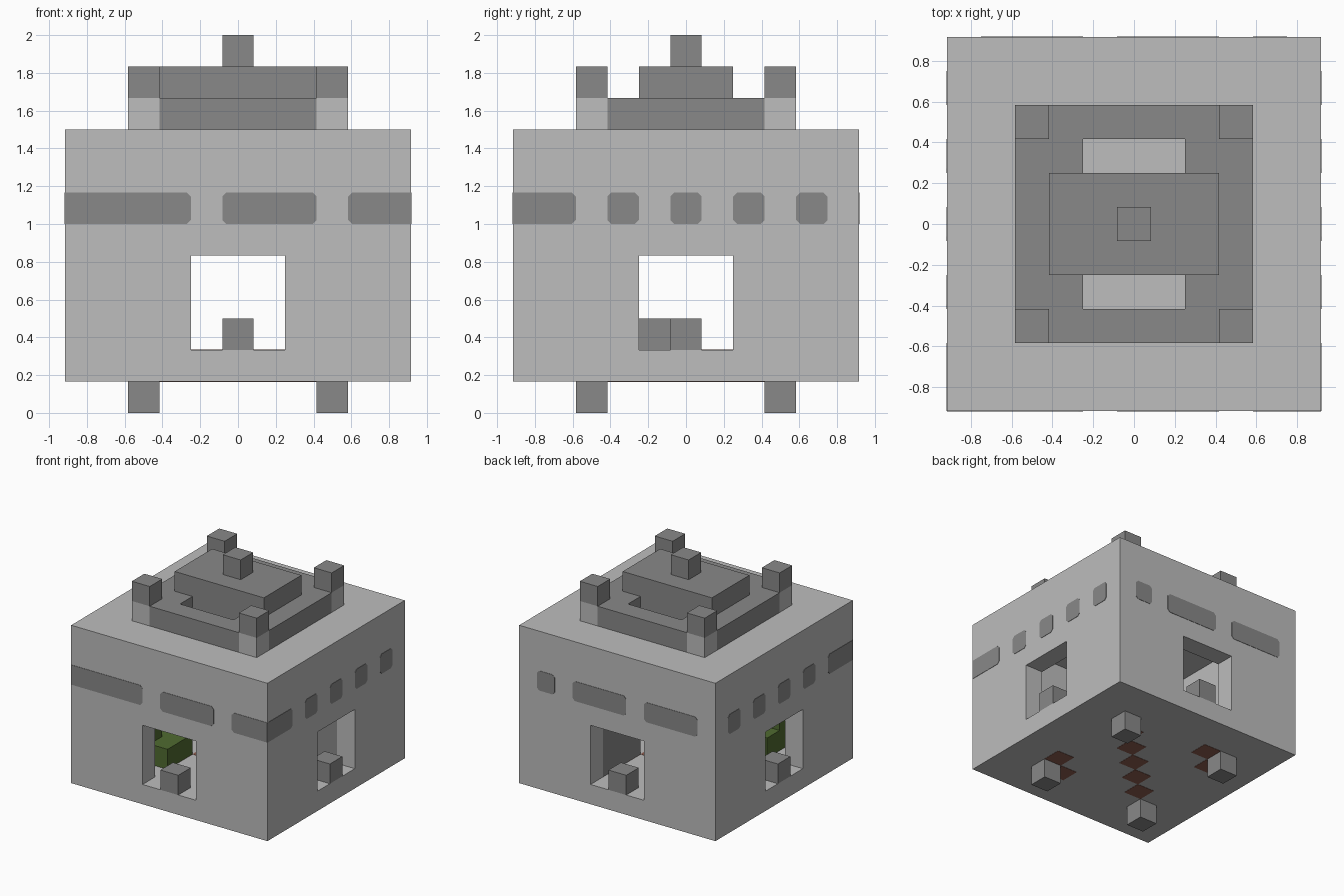
import bpy, bmesh
from math import pi
from mathutils import Matrix, Vector

U = 1 / 6  # size of one block

cube = bpy.data.objects.get("Cube")
if cube:
    bpy.data.objects.remove(cube)


def material(name, rgb):
    m = bpy.data.materials.new(name)
    m.use_nodes = True
    m.diffuse_color = (*rgb, 1)
    m.node_tree.nodes["Principled BSDF"].inputs["Base Color"].default_value = (*rgb, 1)
    return m


LIGHT = material("light_stone", (0.51, 0.51, 0.51))
DARK = material("dark_stone", (0.25, 0.25, 0.25))
GREEN = material("leaf_green", (0.08, 0.145, 0.03))
BROWN = material("brown_clay", (0.27, 0.11, 0.08))


def finish(name, bm, mat):
    mesh = bpy.data.meshes.new(name)
    bm.to_mesh(mesh)
    bm.free()
    mesh.materials.append(mat)
    ob = bpy.data.objects.new(name, mesh)
    bpy.context.collection.objects.link(ob)
    return ob


def blocks(name, mat, x, y, z, grow=0):
    """Box covering inclusive ranges of grid cells."""
    lo = Vector(((x[0] - 0.5) * U, (y[0] - 0.5) * U, z[0] * U))
    hi = Vector(((x[1] + 0.5) * U, (y[1] + 0.5) * U, (z[1] + 1) * U))
    size = hi - lo + Vector((0, 0, 2 * grow))
    bm = bmesh.new()
    bmesh.ops.create_cube(bm, size=1, matrix=Matrix.Translation((lo + hi) / 2)
                          @ Matrix.Diagonal((*size, 1)))
    return finish(name, bm, mat)


def cell(name, mat, x, y, z, grow=0):
    return blocks(name, mat, (x, x), (y, y), (z, z), grow)


# Hollow body with a square opening in each wall
body = blocks("body", LIGHT, (-5, 5), (-5, 5), (1, 8))
cutters = [blocks("room_cutter", LIGHT, (-4, 4), (-4, 4), (2, 7)),
           blocks("opening_cutter_x", LIGHT, (-7, 7), (-1, 1), (2, 4)),
           blocks("opening_cutter_y", LIGHT, (-1, 1), (-7, 7), (2, 4))]
bpy.context.view_layer.objects.active = body
for c in cutters:
    c.hide_render = True
    mod = body.modifiers.new("cut", 'BOOLEAN')
    mod.operation = 'DIFFERENCE'
    mod.solver = 'EXACT'
    mod.object = c
    bpy.ops.object.modifier_apply(modifier=mod.name)
    bpy.data.objects.remove(c)

# Feet, roof corner posts and their caps
for sx in (-3, 3):
    for sy in (-3, 3):
        cell("foot", DARK, sx, sy, 0)
        cell("corner_post", LIGHT, sx, sy, 9)
        cell("corner_cap", DARK, sx, sy, 10)

# Roof rim, inner corner fillers, raised centre and finial
for s in (-3, 3):
    blocks("roof_rim_side", DARK, (s, s), (-2, 2), (9, 9))
    blocks("roof_rim_end", DARK, (-2, 2), (s, s), (9, 9))
for sx in (-2, 2):
    for sy in (-2, 2):
        cell("roof_filler", DARK, sx, sy, 9)
blocks("roof_centre", DARK, (-2, 2), (-1, 1), (9, 10))
cell("finial", DARK, 0, 0, 11)

# Sill blocks in the four openings
for x, y in ((0, -5), (0, 5), (5, 0), (-5, 0)):
    cell("sill_block", DARK, x, y, 2)


# Painted band: thin plates with clipped corners, square where they wrap
def band(name, start, end, turn):
    a, b = (start - 0.5) * U, (end + 0.5) * U
    z0, z1, r = 6 * U, 7 * U, 0.022
    ra = 0 if start == -5 else r
    rb = 0 if end == 5 else r
    pts = [(a + ra, z0), (b - rb, z0), (b, z0 + rb), (b, z1 - rb),
           (b - rb, z1), (a + ra, z1), (a, z1 - ra), (a, z0 + ra)]
    pts = list(dict.fromkeys(pts))
    bm = bmesh.new()
    face = bm.faces.new([bm.verts.new((p, -5.5 * U - 0.003, q)) for p, q in pts])
    out = bmesh.ops.extrude_face_region(bm, geom=[face])
    new = [v for v in out["geom"] if isinstance(v, bmesh.types.BMVert)]
    bmesh.ops.translate(bm, verts=new, vec=(0, 0.006, 0))
    bmesh.ops.recalc_face_normals(bm, faces=bm.faces)
    bm.transform(Matrix.Rotation(turn, 4, 'Z'))
    finish(name, bm, DARK)


for s, e in ((-5, -2), (0, 2), (4, 5)):
    band("front_band", s, e, 0)
for s, e in ((-4, -4), (-2, 0), (2, 4)):
    band("back_band", s, e, pi)
for i in (-2, 0, 2, 4):
    band("left_band", i, i, pi / 2)
    band("right_band", -i, -i, -pi / 2)
band("left_band", -5, -4, pi / 2)
band("right_band", 4, 5, -pi / 2)

# Brown floor tiles: a diagonal path and two corner pairs
for i in range(-2, 3):
    cell("floor_tile", BROWN, i, i, 1, 0.002)
for x, y in ((3, -2), (2, -3)):
    cell("floor_tile", BROWN, x, y, 1, 0.002)
    cell("floor_tile", BROWN, -x, -y, 1, 0.002)

# Things inside the room
blocks("bush_base", GREEN, (-3, -2), (-3, -2), (2, 2), 0.003)
cell("bush_top", GREEN, -3, -3, 3)
blocks("inner_pillar", DARK, (2, 4), (2, 4), (2, 4), 0.003)
cell("inner_block", DARK, 3, -1, 2)
